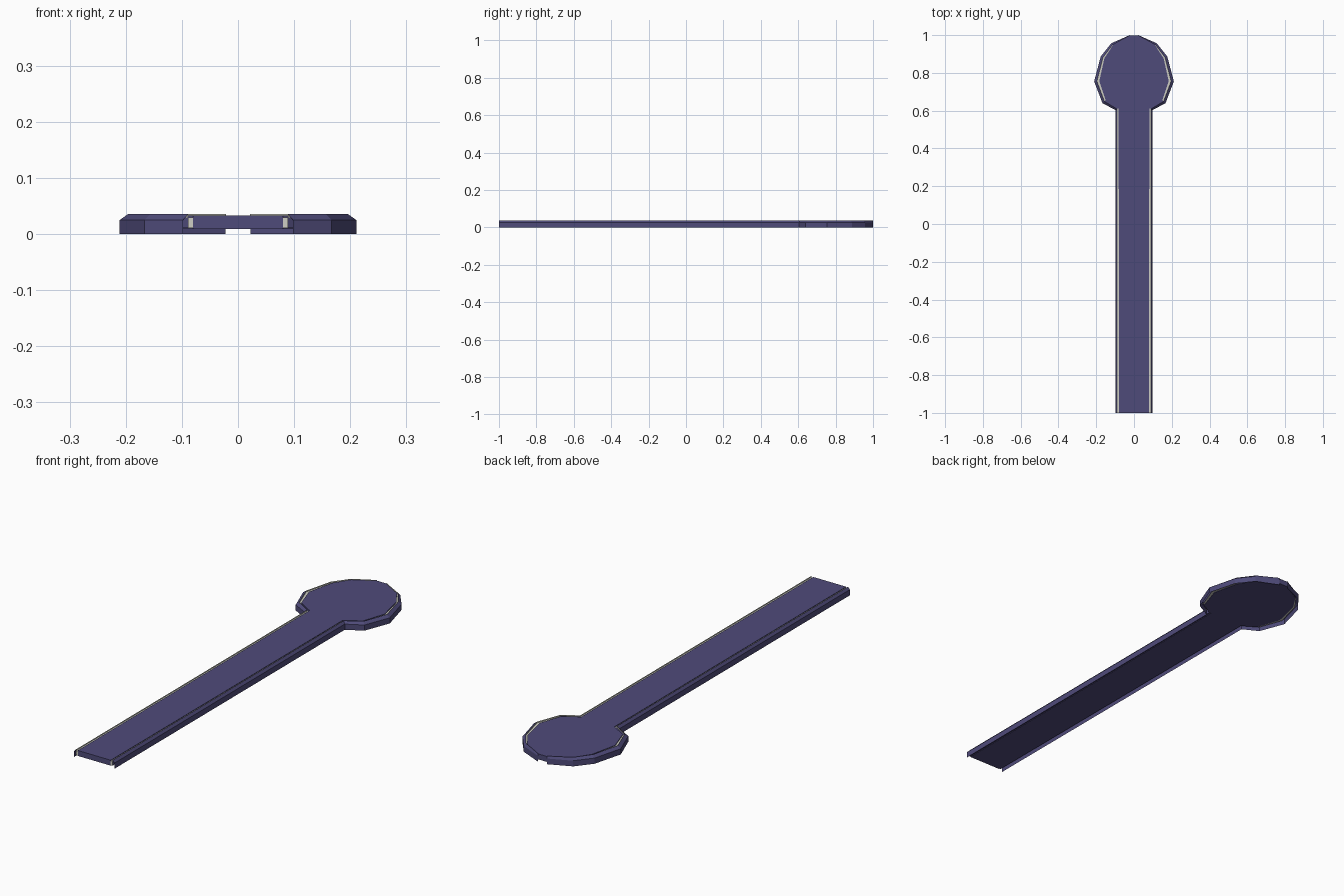
import bpy
from mathutils import Vector

if "Cube" in bpy.data.objects:
    bpy.data.objects.remove(bpy.data.objects["Cube"])


def material(name, rgb):
    m = bpy.data.materials.new(name)
    m.diffuse_color = (*rgb, 1)
    m.use_nodes = True
    m.node_tree.nodes["Principled BSDF"].inputs["Base Color"].default_value = m.diffuse_color
    return m


violet = material("muted_violet", (0.078, 0.070, 0.193))
pale = material("pale_grey", (0.62, 0.62, 0.56))

# Right half of the plan: x, y, kerb inset, deck inset (front end to tip)
half = [(0.098, -1, 0.009, 0.018), (0.098, 0.603, 0.009, 0.017),
        (0.167, 0.64, 0.013, 0.021), (0.211, 0.755, 0.014, 0.026),
        (0.176, 0.887, 0.013, 0.021), (0.12, 0.957, 0.010, 0.013),
        (0.022, 1, 0.001, 0.002)]
plan = half + [(-x, y, k, d) for x, y, k, d in reversed(half)]
outline = [Vector(p[:2]) for p in plan]
N = len(plan)
TIP = N // 2 - 1          # index of the short tip segment


def inward(i):
    d = (outline[i + 1] - outline[i]).normalized()
    return Vector((-d.y, d.x))


def row(column, z):
    """Outline moved inwards by the insets in a plan column, at height z."""
    pts = []
    for i, p in enumerate(outline):
        a, b = inward(max(i - 1, 0)), inward(min(i, N - 2))
        inset = plan[i][column] if column else 0
        q = p + (a + b) / (1 + a.dot(b)) * inset
        pts.append((q.x, q.y, z))
    return pts


def build(name, verts, faces, mat, pale_faces=()):
    me = bpy.data.meshes.new(name)
    me.from_pydata(verts, [], faces)
    me.materials.append(mat)
    me.materials.append(pale)
    for i in pale_faces:
        me.polygons[i].material_index = 1
    ob = bpy.data.objects.new(name, me)
    bpy.context.collection.objects.link(ob)


segments = [i for i in range(N - 1) if i != TIP]


def band(name, low, high, mat, pale_rule=None):
    """Strip between two rows, left open at the tip."""
    faces = [(i, i + 1, N + i + 1, N + i) for i in segments]
    marks = [k for k, i in enumerate(segments) if pale_rule and pale_rule(i)]
    build(name, low + high, faces, mat, marks)


def is_side(i):
    return abs(inward(i).x) > 0.6


# Raised kerb: outer wall, sloped shoulder and pale inner face
foot, shoulder, crest = row(0, 0), row(0, 0.025), row(2, 0.0355)
band("outer_wall", foot, shoulder, violet)
band("sloped_shoulder", shoulder, crest, violet)
band("inner_face", crest, row(2, 0.030), pale)

# Pale rail strip lying between kerb and deck
band("rail_top", row(2, 0.030), row(3, 0.030), violet, is_side)
band("rail_underside", row(3, 0.011), row(2, 0.011), violet,
     lambda i: is_side(i) and 0 < i < N - 2)
band("rail_outer_side", row(2, 0.011), row(2, 0.030), violet)

# Pale end plates closing the rails at the front
for side, i in (("right", 0), ("left", N - 1)):
    ends = [row(c, z)[i] for c, z in ((2, 0.011), (3, 0.011), (3, 0.030), (2, 0.030))]
    build("rail_end_" + side, ends,
          [(3, 2, 1, 0) if i == 0 else (0, 1, 2, 3)], pale)

# Solid deck slab between the kerbs, reaching the open tip
bottom, top = row(3, 0.009), row(3, 0.033)
sides = [(i, (i + 1) % N, N + (i + 1) % N, N + i) for i in range(N)]
build("deck", bottom + top,
      sides + [tuple(range(N, 2 * N)), tuple(reversed(range(N)))], violet)
